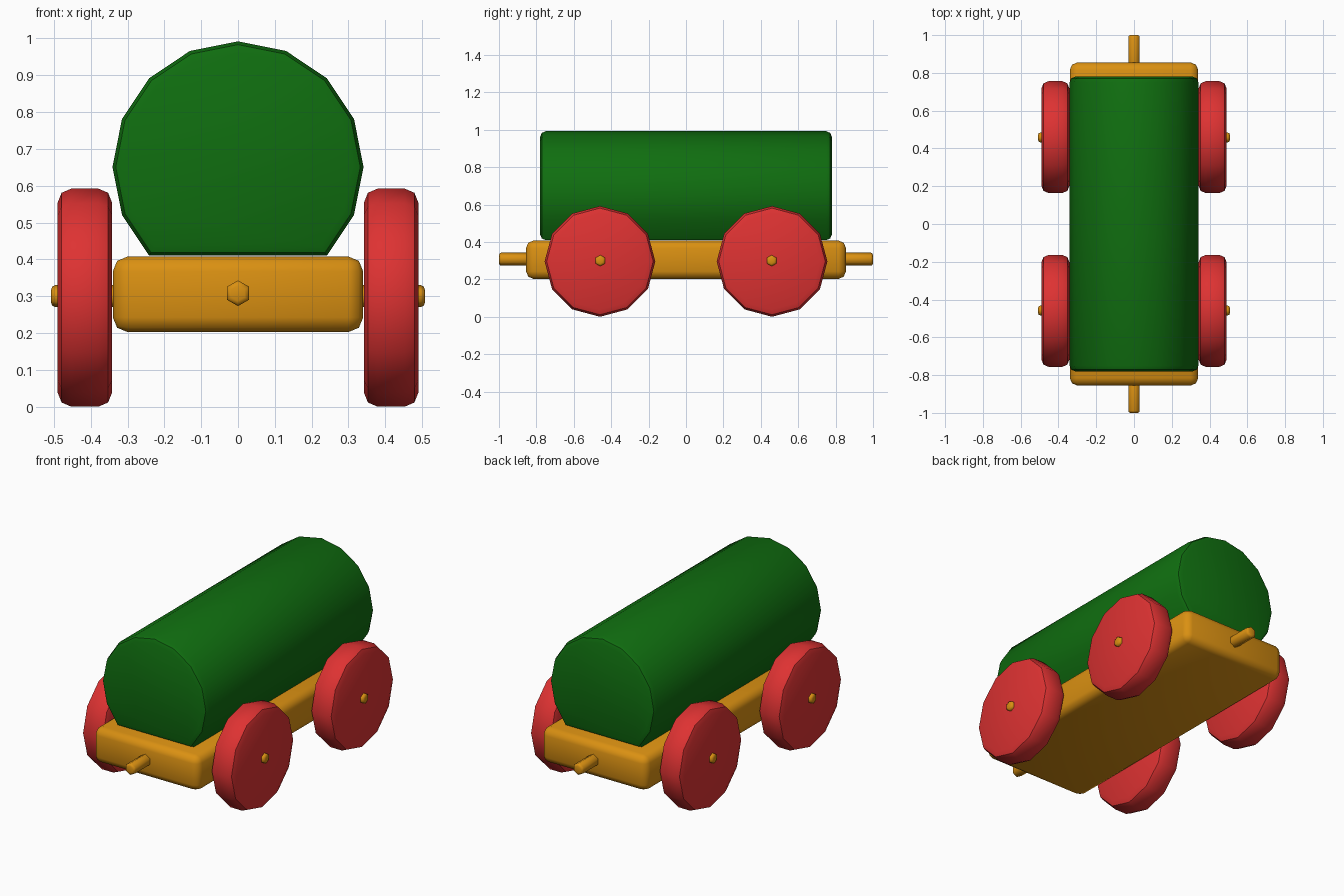
import bpy, bmesh, math
from mathutils import Vector

if "Cube" in bpy.data.objects:
    bpy.data.objects.remove(bpy.data.objects["Cube"])


def material(name, rgb):
    m = bpy.data.materials.new(name)
    m.diffuse_color = (*rgb, 1)
    m.use_nodes = True
    m.node_tree.nodes["Principled BSDF"].inputs["Base Color"].default_value = m.diffuse_color
    return m


GREEN = material("dark green", (0.005, 0.156, 0.005))
ORANGE = material("orange wood", (0.70, 0.28, 0.006))
RED = material("red", (0.73, 0.032, 0.032))


def finish(bm, name, mat, angle):
    bmesh.ops.recalc_face_normals(bm, faces=bm.faces)
    me = bpy.data.meshes.new(name)
    bm.to_mesh(me)
    bm.free()
    ob = bpy.data.objects.new(name, me)
    bpy.context.collection.objects.link(ob)
    me.materials.append(mat)
    bpy.ops.object.select_all(action='DESELECT')
    ob.select_set(True)
    bpy.context.view_layer.objects.active = ob
    bpy.ops.object.shade_smooth_by_angle(angle=math.radians(angle))
    return ob


def ring(n, r, z=0.0, keep=lambda h: True):
    """Regular polygon with a corner at the top, as (sideways, up) points."""
    pts = []
    for i in range(n):
        a = 2 * math.pi * (i + n // 2) / n
        u, h = r * math.sin(a), r * math.cos(a)
        if keep(h):
            pts.append((u, z + h))
    return pts


def prism(name, pts, axis, lo, hi, mat, bevel, shift=0.0, angle=40):
    """Extrude a profile along x or y and round the rims of both ends."""
    bm = bmesh.new()

    def place(p, d):
        return Vector((d, p[0] + shift, p[1])) if axis == 'x' else Vector((p[0] + shift, d, p[1]))

    a = [bm.verts.new(place(p, lo)) for p in pts]
    b = [bm.verts.new(place(p, hi)) for p in pts]
    caps = [bm.faces.new(a), bm.faces.new(b[::-1])]
    n = len(pts)
    for i in range(n):
        j = (i + 1) % n
        bm.faces.new((a[j], a[i], b[i], b[j]))
    bmesh.ops.recalc_face_normals(bm, faces=bm.faces)
    rims = [e for f in caps for e in f.edges]
    bmesh.ops.bevel(bm, geom=rims, offset=bevel, segments=2, profile=0.5, affect='EDGES')
    return finish(bm, name, mat, angle)


# Tank: sixteen-sided barrel with the lowest corners cut off flat
tank = ring(16, 0.341, 0.651, keep=lambda h: h > -0.25)
prism("tank", tank, 'y', -0.78, 0.78, GREEN, 0.03)

# Bed: rounded block
bm = bmesh.new()
bmesh.ops.create_cube(bm, size=1)
for v in bm.verts:
    v.co = Vector((v.co.x * 0.68, v.co.y * 1.71, 0.305 + v.co.z * 0.205))
bmesh.ops.bevel(bm, geom=bm.edges[:], offset=0.04, segments=2, profile=0.5, affect='EDGES')
finish(bm, "bed", ORANGE, 50)

for y, end in ((-1, "front"), (1, "back")):
    # Hitch pins
    lo, hi = sorted((y * 0.80, y * 1.0))
    prism(end + "_hitch_pin", ring(6, 0.035, 0.308), 'y', lo, hi, ORANGE, 0.012, angle=65)
    # Axles run through the bed and both wheels
    prism(end + "_axle", ring(6, 0.03, 0.30), 'x', -0.508, 0.508, ORANGE, 0.012, y * 0.458, angle=65)
    # Wheels
    for x, side in ((-1, "left"), (1, "right")):
        lo, hi = sorted((x * 0.342, x * 0.49))
        prism(f"{end}_{side}_wheel", ring(12, 0.296, 0.298), 'x', lo, hi, RED, 0.037, y * 0.46)

# Rest the wheels exactly on the ground
for ob in bpy.data.objects:
    if "wheel" in ob.name:
        low = min(v.co.z for v in ob.data.vertices)
        for v in ob.data.vertices:
            v.co.z -= low
